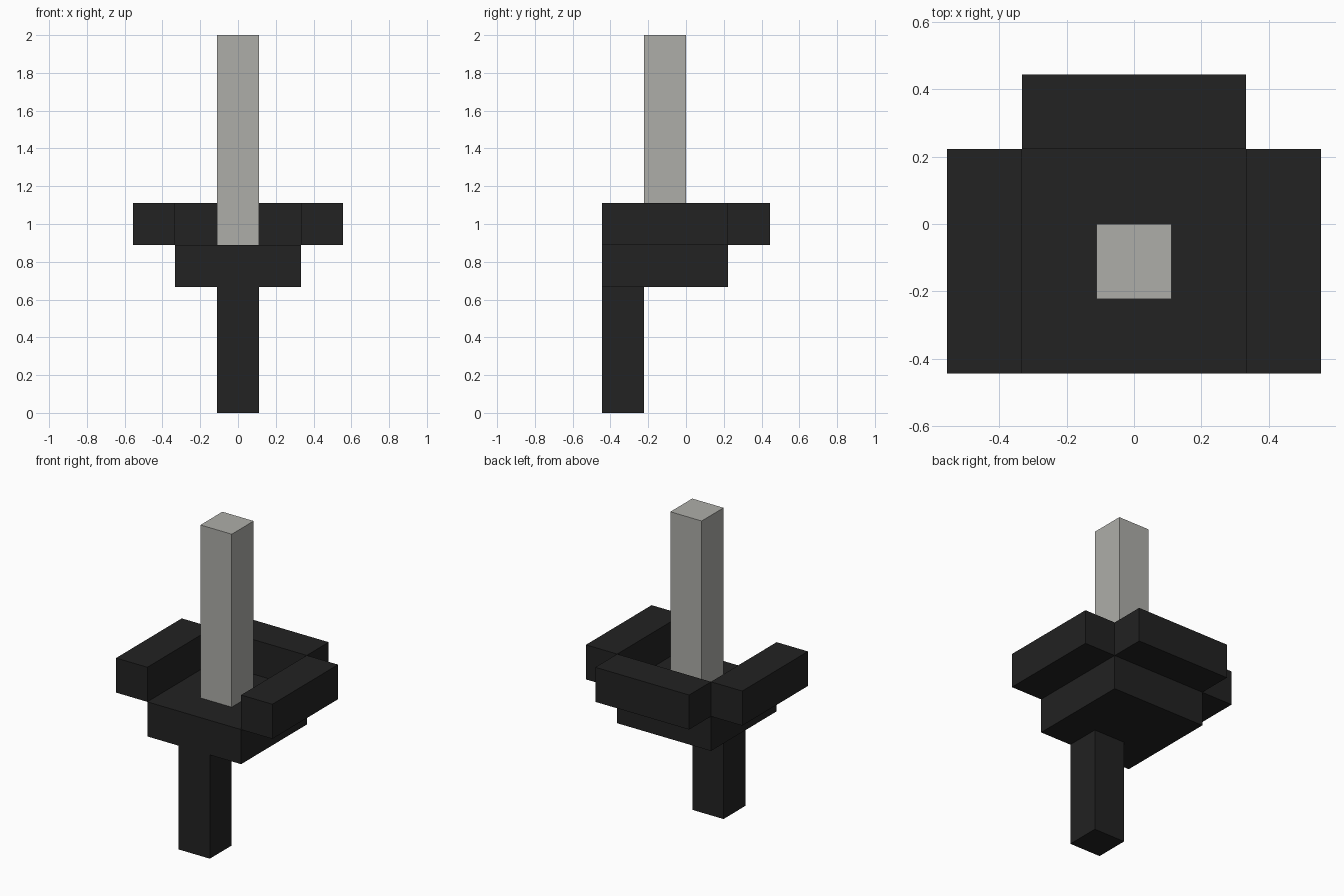
import bpy
import bmesh
from mathutils import Matrix, Vector

cube = bpy.data.objects.get("Cube")
if cube:
    bpy.data.objects.remove(cube, do_unlink=True)

U = 2 / 9  # one block unit


def material(name, rgb):
    mat = bpy.data.materials.new(name)
    mat.use_nodes = True
    mat.diffuse_color = (*rgb, 1)
    bsdf = mat.node_tree.nodes["Principled BSDF"]
    bsdf.inputs["Base Color"].default_value = (*rgb, 1)
    bsdf.inputs["Roughness"].default_value = 0.8
    return mat


def box(name, low, high, mat):
    """Add a box between two corners given in block units."""
    low, high = Vector(low) * U, Vector(high) * U
    bm = bmesh.new()
    bmesh.ops.create_cube(bm, size=1, matrix=Matrix.Diagonal((*(high - low), 1)))
    mesh = bpy.data.meshes.new(name)
    bm.to_mesh(mesh)
    bm.free()
    mesh.materials.append(mat)
    obj = bpy.data.objects.new(name, mesh)
    obj.location = (low + high) / 2
    bpy.context.collection.objects.link(obj)
    return obj


black = material("black", (0.016, 0.016, 0.016))
grey = material("warm grey", (0.423, 0.423, 0.397))

# Handle and the square base above it
box("handle", (-0.5, -2, 0), (0.5, -1, 3), black)
box("base", (-1.5, -2, 3), (1.5, 1, 4), black)

# Raised guard: two sides and a back, open at the front
for side, x in (("right", -2.5), ("left", 1.5)):
    box(side + "_guard", (x, -2, 4), (x + 1, 1, 5), black)
box("back_guard", (-1.5, 1, 4), (1.5, 2, 5), black)

# Upright bar
box("upright_bar", (-0.5, -1, 4), (0.5, 0, 9), grey)
